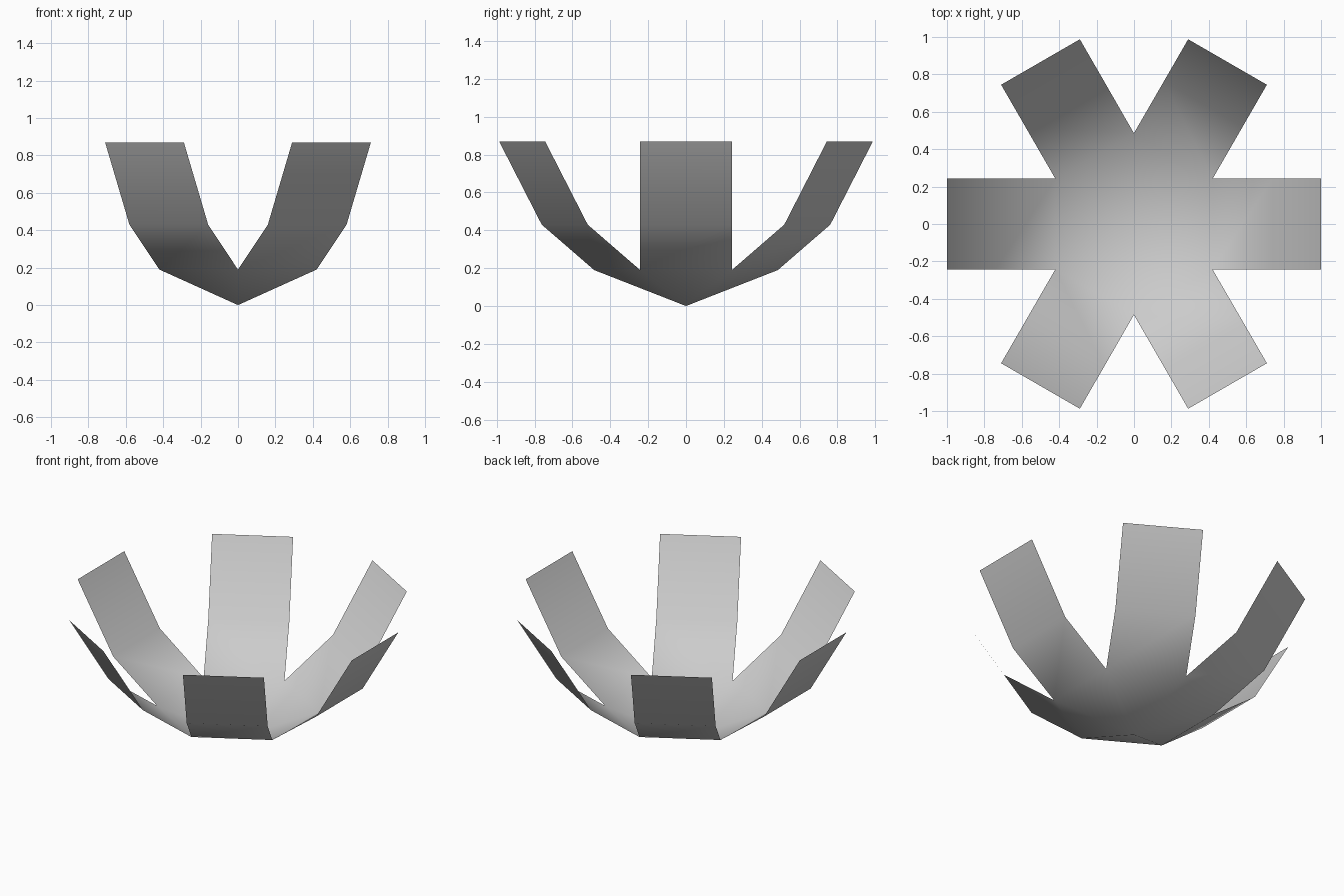
import bpy, bmesh, math
from mathutils import Vector, Matrix

cube = bpy.data.objects.get("Cube")
if cube:
    bpy.data.objects.remove(cube, do_unlink=True)

# Material
grey = bpy.data.materials.new("light grey")
grey.use_nodes = True
colour = (0.6, 0.6, 0.6, 1)
grey.diffuse_color = colour
grey.node_tree.nodes["Principled BSDF"].inputs["Base Color"].default_value = colour

HALF_WIDTH = 0.243
PROFILE = [(0.42, 0.19), (0.74, 0.43), (1.0, 0.87)]  # petal radius, height

bm = bmesh.new()
centre = bm.verts.new((0, 0, 0))
for i in range(6):
    turn = Matrix.Rotation(math.radians(60 * i), 3, 'Z')
    rows = [[bm.verts.new(turn @ Vector((r, side * HALF_WIDTH, z))) for side in (-1, 1)]
            for r, z in PROFILE]
    # Base wedge
    bm.faces.new((centre, rows[0][0], rows[0][1]))
    # Petal panels
    for low, high in zip(rows, rows[1:]):
        bm.faces.new((low[0], high[0], high[1], low[1]))

# Join the wedges at their shared corners
bmesh.ops.remove_doubles(bm, verts=bm.verts[:], dist=0.005)
for face in bm.faces:
    face.smooth = True

mesh = bpy.data.meshes.new("petal_bowl")
bm.to_mesh(mesh)
bm.free()
mesh.materials.append(grey)
bowl = bpy.data.objects.new("petal_bowl", mesh)
bpy.context.collection.objects.link(bowl)
